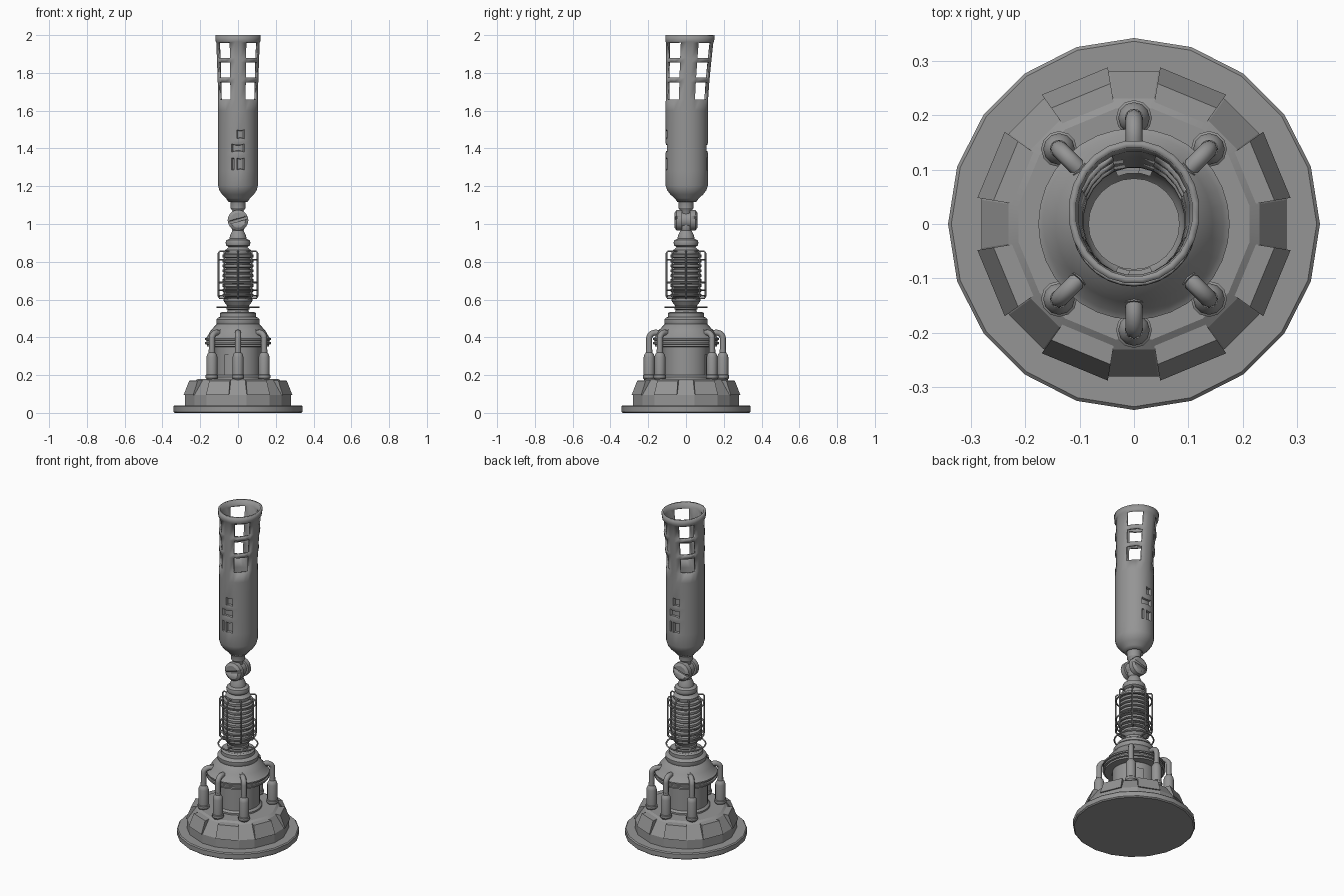
import bpy, bmesh, math
from math import sin, cos, pi, radians
from mathutils import Vector, Matrix

cube = bpy.data.objects.get("Cube")
if cube:
    bpy.data.objects.remove(cube)

GREY = (0.3, 0.3, 0.3, 1)
metal = bpy.data.materials.new("grey metal")
metal.use_nodes = True
metal.diffuse_color = GREY
metal.node_tree.nodes["Principled BSDF"].inputs["Base Color"].default_value = GREY


def finish(bm, name, angle=32):
    """Turn a bmesh into a shaded object."""
    bmesh.ops.recalc_face_normals(bm, faces=bm.faces)
    mesh = bpy.data.meshes.new(name)
    bm.to_mesh(mesh)
    bm.free()
    mesh.materials.append(metal)
    obj = bpy.data.objects.new(name, mesh)
    bpy.context.collection.objects.link(obj)
    bpy.ops.object.select_all(action='DESELECT')
    obj.select_set(True)
    bpy.context.view_layer.objects.active = obj
    bpy.ops.object.shade_smooth_by_angle(angle=radians(angle))
    return obj


def add_lathe(bm, profile, angles, matrix=Matrix(), caps=True):
    """Skin rings given by (radius, height) over a list of angles."""
    rings = [[bm.verts.new(matrix @ Vector((r * cos(a), r * sin(a), z)))
              for a in angles] for r, z in profile]
    n = len(angles)
    for low, high in zip(rings, rings[1:]):
        for i in range(n):
            j = (i + 1) % n
            bm.faces.new((low[i], low[j], high[j], high[i]))
    if caps:
        bm.faces.new(rings[0][::-1])
        bm.faces.new(rings[-1])
    return rings


def turn(count, start=0.0):
    return [start + 2 * pi * i / count for i in range(count)]


def lathe(name, profile, angles, angle=32):
    bm = bmesh.new()
    add_lathe(bm, profile, angles)
    return finish(bm, name, angle)


def tube(name, points, radius, closed=False):
    """Round tube along a path, as a mesh."""
    curve = bpy.data.curves.new(name, 'CURVE')
    curve.dimensions = '3D'
    curve.bevel_depth = radius
    curve.bevel_resolution = 2
    curve.use_fill_caps = True
    spline = curve.splines.new('POLY')
    spline.points.add(len(points) - 1)
    for p, co in zip(spline.points, points):
        p.co = (*co, 1)
    spline.use_cyclic_u = closed
    temp = bpy.data.objects.new(name + "_path", curve)
    bpy.context.collection.objects.link(temp)
    bpy.context.view_layer.update()
    bm = bmesh.new()
    mesh = temp.evaluated_get(bpy.context.evaluated_depsgraph_get()).to_mesh()
    bm.from_mesh(mesh)
    bpy.data.objects.remove(temp)
    return finish(bm, name, 50)


def radial(a, r, z):
    return Vector((r * cos(a), r * sin(a), z))


# Foot: wide disc and faceted skirt
lathe("foot_disc", [(.335, 0), (.342, .006), (.342, .034), (.336, .04)], turn(20))
facets = [radians(45 * k + 22.5 + s * 13.5) for k in range(8) for s in (-1, 1)]
lathe("foot_skirt", [(.284, .035), (.284, .095), (.234, .168), (.215, .18)], facets, 15)

# Armour plates on the wide skirt facets
bm = bmesh.new()
section = [(.292, .095), (.262, .17), (.225, .172), (.265, .095)]
for k in range(8):
    ends = [[bm.verts.new(radial(radians(45 * k + 22.5 + s * 13), r, z))
             for r, z in section] for s in (-1, 1)]
    for i in range(4):
        j = (i + 1) % 4
        bm.faces.new((ends[0][i], ends[0][j], ends[1][j], ends[1][i]))
    bm.faces.new(ends[0])
    bm.faces.new(ends[1])
finish(bm, "skirt_plates")

# Central body, flange and domed shoulder
lathe("body", [(.135, .17), (.135, .19), (.122, .2), (.122, .35), (.165, .352),
               (.165, .362), (.176, .364), (.176, .374), (.168, .376), (.168, .384),
               (.176, .386), (.176, .394), (.165, .4), (.145, .435), (.118, .465),
               (.112, .47), (.115, .478), (.115, .495), (.105, .505), (.095, .508),
               (.095, .528), (.085, .535)], turn(32))

# Curved door plates on the body
for name, a0 in (("front_door", 236), ("back_door", 56)):
    bm = bmesh.new()
    arc = [radians(a0 + 6 * i) for i in range(4)]
    path = [(r, a) for r, s in ((.129, 1), (.118, -1)) for a in arc[::s]]
    rings = [[bm.verts.new(radial(a, r, z)) for r, a in path] for z in (.2, .31)]
    for i in range(8):
        j = (i + 1) % 8
        bm.faces.new((rings[0][i], rings[0][j], rings[1][j], rings[1][i]))
    for ring in rings:
        bm.faces.new(ring)
    finish(bm, name)

# Canisters with pipes bending into the shoulder
for k in (1, 2, 3, 5, 6, 7):
    a = k * pi / 4
    bm = bmesh.new()
    add_lathe(bm, [(.026, .175), (.033, .185), (.033, .2), (.029, .203), (.029, .295),
                   (.025, .31), (.017, .32), (.017, .335)],
              turn(12), Matrix.Translation(radial(a, .195, 0)))
    finish(bm, f"canister_{k}")
    bend = [radial(a, .16 + .035 * cos(t), .395 + .03 * sin(t))
            for t in [i * pi / 12 for i in range(7)]]
    tube(f"pipe_{k}", [radial(a, .195, .31)] + bend
         + [radial(a, .14, .422), radial(a, .105, .405)], .016)
    tube(f"pipe_collar_{k}", [radial(a, .148, .424), radial(a, .134, .419)], .021)

# Neck and coil stack
coil = [(.06, .525), (.055, .545), (.062, .55), (.062, .562), (.057, .566),
        (.076, .592), (.076, .605), (.066, .608)]
for i in range(9):
    z = .612 + i * .026
    coil += [(.067, z), (.083, z + .004), (.083, z + .017), (.067, z + .021)]
coil += [(.07, .848), (.07, .862), (.058, .868), (.05, .878), (.062, .886), (.066, .9),
         (.062, .914), (.045, .922), (.042, .94), (.03, .965), (.036, .98), (.036, 1.0)]
lathe("coil_column", coil, turn(24))

# Wire cage around the coil
for k, a in enumerate(turn(8)):
    tube(f"cage_wire_{k}", [radial(a, r, z) for r, z in
         ((.06, .856), (.096, .856), (.103, .846), (.103, .617), (.097, .608), (.06, .604))],
         .0045)
for k, (r, z) in enumerate(((.1, .81), (.1, .69), (.1, .65), (.1, .62), (.11, .56))):
    tube(f"cage_ring_{k}", [radial(a, r, z) for a in turn(28)], .0045, True)
for k, a in enumerate(turn(4)):
    tube(f"ring_spoke_{k}", [radial(a, .05, .56), radial(a, .11, .56)], .004)

# Pivot joint with slotted screw heads
bm = bmesh.new()
add_lathe(bm, [(.04, -.06), (.055, -.05), (.055, -.022), (.044, -.02), (.044, .02),
               (.055, .022), (.055, .05), (.04, .06)], turn(20),
          Matrix.Translation((0, 0, 1.02)) @ Matrix.Rotation(pi / 2, 4, 'X'))
joint = finish(bm, "pivot_joint")
bm = bmesh.new()
for y in (-.06, .06):
    bmesh.ops.create_cube(bm, size=1, matrix=Matrix.Translation((0, y, 1.02))
                          @ Matrix.Rotation(radians(-15), 4, 'Y')
                          @ Matrix.Diagonal((.16, .024, .014, 1)))
slot = finish(bm, "slot_cutter")
slot.hide_render = True
slot.hide_viewport = True
cut = joint.modifiers.new("slots", 'BOOLEAN')
cut.operation = 'DIFFERENCE'
cut.object = slot
lathe("barrel_stem", [(.026, 1.04), (.03, 1.07), (.04, 1.085), (.04, 1.12), (.05, 1.14),
                      (.05, 1.16)], turn(20))

# Barrel: rings of (z, x radius, y radius, y centre), leaning back at the top
levels = [(1.125, .04, .04), (1.145, .055, .055), (1.165, .075, .078), (1.185, .088, .093),
          (1.205, .093, .1)]
levels += [(z, .093, .1) for z in (1.28, 1.355, 1.375, 1.43, 1.445, 1.505, 1.6, 1.66)]
levels += [(z, .093 + .012 * t, .1 + .016 * t) for z in
           (1.75, 1.775, 1.855, 1.88, 1.965, 1.97, 2.0) for t in [((z - 1.66) / .34) ** 1.3]]
bm = bmesh.new()
spin = turn(24, radians(7.5))
rows = []
for z, rx, ry in levels:
    lean = .004 + .018 * max(0, (z - 1.62) / .38) ** 1.3
    lip = .003 if z > 1.968 else 0
    rows.append([bm.verts.new(((rx + lip) * cos(a), lean + (ry + lip) * sin(a), z))
                 for a in spin])
grid = {}
for r, (low, high) in enumerate(zip(rows, rows[1:])):
    for i in range(24):
        j = (i + 1) % 24
        grid[r, i] = bm.faces.new((low[i], low[j], high[j], high[i]))
bm.normal_update()

# Recessed panels on front and back of the barrel
for half in (0, 12):
    for row, cols in ((5, (16,)), (5, (17, 18)), (7, (16, 17, 18)), (9, (17, 18))):
        faces = [grid[row, (c + half) % 24] for c in cols]
        bmesh.ops.inset_region(bm, faces=faces, thickness=.003, depth=0)
        bmesh.ops.inset_region(bm, faces=faces, thickness=.001, depth=-.01)

# Open windows: three rows on each diagonal
holes = [grid[r, (c + q) % 24] for r in (12, 14, 16) for q in (0, 6, 12, 18) for c in (1, 2, 3)]
bmesh.ops.delete(bm, geom=holes, context='FACES')
barrel = finish(bm, "barrel")
wall = barrel.modifiers.new("wall", 'SOLIDIFY')
wall.thickness = .013
wall.offset = -1
bpy.ops.object.shade_smooth_by_angle(angle=radians(32))

# Floor inside the barrel
lathe("barrel_floor", [(.084, 1.54), (.084, 1.55)], turn(24))
